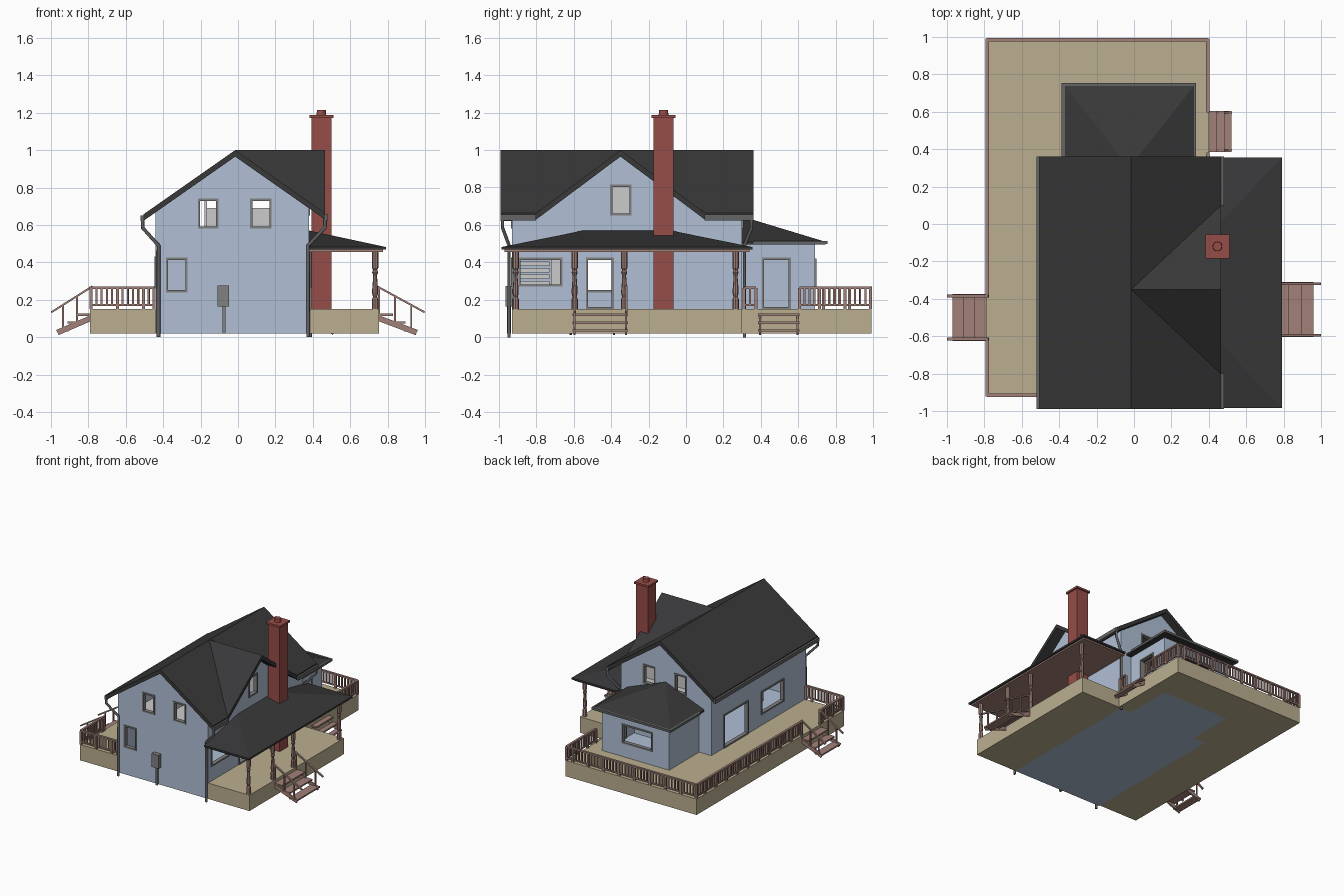
import bpy, bmesh, math
from mathutils import Matrix, Vector

if "Cube" in bpy.data.objects:
    bpy.data.objects.remove(bpy.data.objects["Cube"])


def mat(name, r, g, b):
    m = bpy.data.materials.new(name)
    m.diffuse_color = (r, g, b, 1)
    m.use_nodes = True
    m.node_tree.nodes["Principled BSDF"].inputs["Base Color"].default_value = m.diffuse_color
    return m


WALL = mat("siding", 0.44, 0.53, 0.67)
ROOF = mat("shingle", 0.04, 0.04, 0.042)
DECK = mat("decking", 0.50, 0.43, 0.28)
BRICK = mat("brick", 0.31, 0.075, 0.065)
WOOD = mat("railing_wood", 0.36, 0.22, 0.19)
METAL = mat("metal", 0.13, 0.13, 0.13)
TRIM = mat("window_trim", 0.22, 0.22, 0.22)


def finish(bm, name, m=None):
    bmesh.ops.recalc_face_normals(bm, faces=bm.faces)
    me = bpy.data.meshes.new(name)
    bm.to_mesh(me)
    bm.free()
    ob = bpy.data.objects.new(name, me)
    bpy.context.collection.objects.link(ob)
    if m:
        me.materials.append(m)
    return ob


def box(bm, x0, x1, y0, y1, z0, z1):
    c = Matrix.Translation(((x0 + x1) / 2, (y0 + y1) / 2, (z0 + z1) / 2))
    bmesh.ops.create_cube(bm, size=1, matrix=c @ Matrix.Diagonal((x1 - x0, y1 - y0, z1 - z0, 1)))


def beam(bm, p, q, w, h):
    p, q = Vector(p), Vector(q)
    d = q - p
    r = d.to_track_quat('X', 'Z').to_matrix().to_4x4()
    bmesh.ops.create_cube(bm, size=1, matrix=Matrix.Translation((p + q) / 2) @ r @ Matrix.Diagonal((d.length, w, h, 1)))


def boxes(name, m, *dims):
    bm = bmesh.new()
    for d in dims:
        box(bm, *d)
    return finish(bm, name, m)


def slab(bm, pts, dz):
    f = bm.faces.new([bm.verts.new(p) for p in pts])
    g = bmesh.ops.extrude_face_region(bm, geom=[f], use_keep_orig=True)["geom"]
    bmesh.ops.translate(bm, vec=(0, 0, dz), verts=[v for v in g if isinstance(v, bmesh.types.BMVert)])


def hull(name, pts, m):
    bm = bmesh.new()
    bmesh.ops.convex_hull(bm, input=[bm.verts.new(p) for p in pts])
    return finish(bm, name, m)


frames = bmesh.new()


def wall(name, axis, pos, t, outline, holes=()):
    """Upright sheet with rectangular openings (u0, u1, z0, z1), each trimmed by a frame."""
    bm = bmesh.new()
    loops = [outline] + [[(a, c), (b, c), (b, d), (a, d)] for a, b, c, d in holes]
    for lp in loops:
        vs = [bm.verts.new((pos, u, z) if axis == 'x' else (u, pos, z)) for u, z in lp]
        for i, v in enumerate(vs):
            bm.edges.new((v, vs[i - 1]))
    bmesh.ops.triangle_fill(bm, use_beauty=True, edges=bm.edges[:])
    g = bmesh.ops.extrude_face_region(bm, geom=bm.faces[:], use_keep_orig=True)["geom"]
    bmesh.ops.translate(bm, vec=(t, 0, 0) if axis == 'x' else (0, t, 0),
                        verts=[v for v in g if isinstance(v, bmesh.types.BMVert)])
    lo, hi = min(pos, pos + t) - 0.006, max(pos, pos + t) + 0.006
    k = 0.012
    for a, b, c, d in holes:
        for u0, u1, z0, z1 in ((a, b, c, c + k), (a, b, d - k, d), (a, a + k, c + k, d - k), (b - k, b, c + k, d - k)):
            box(frames, *((lo, hi, u0, u1) if axis == 'x' else (u0, u1, lo, hi)), z0, z1)
    finish(bm, name, WALL)


# Main house walls
gable = [(-0.44, 0.02), (0.38, 0.02), (0.38, 0.69), (-0.015, 0.97), (-0.44, 0.667)]
upper = [(-0.215, -0.105, 0.58, 0.74), (0.065, 0.18, 0.58, 0.74)]
wall("front_wall", 'y', -0.93, 0.02, gable, upper + [(-0.385, -0.27, 0.24, 0.425)])
wall("back_wall", 'y', 0.30, -0.02, gable, upper)
wall("left_wall", 'x', -0.44, 0.02, [(-0.91, 0.02), (0.28, 0.02), (0.28, 0.667), (-0.91, 0.667)],
     [(-0.18, 0.14, 0.15, 0.425), (-0.64, -0.345, 0.24, 0.43)])
wall("right_wall", 'x', 0.38, -0.02,
     [(-0.91, 0.02), (0.28, 0.02), (0.28, 0.69), (0.02, 0.69), (-0.35, 0.97), (-0.72, 0.69), (-0.91, 0.69)],
     [(-0.895, -0.66, 0.27, 0.425), (-0.535, -0.385, 0.15, 0.425), (-0.405, -0.29, 0.65, 0.815)])

# Back extension walls
low = lambda a, b: [(a, 0.02), (b, 0.02), (b, 0.50), (a, 0.50)]
wall("extension_back_wall", 'y', 0.69, -0.02, low(-0.33, 0.28), [(-0.18, 0.10, 0.26, 0.42)])
wall("extension_left_wall", 'x', -0.33, 0.02, low(0.30, 0.67))
wall("extension_right_wall", 'x', 0.28, -0.02, low(0.30, 0.67), [(0.405, 0.56, 0.15, 0.425)])
finish(frames, "window_and_door_frames", TRIM)

# Floors and simple interior
boxes("ground_floor", WALL, (-0.42, 0.36, -0.91, 0.28, 0.02, 0.15), (-0.31, 0.26, 0.28, 0.67, 0.02, 0.15))
boxes("upper_floor", None, (-0.42, 0.36, -0.72, 0.28, 0.45, 0.47))
boxes("interior_partitions", None, (-0.18, 0.36, 0.0, 0.015, 0.47, 0.69), (-0.18, -0.165, -0.72, 0.0, 0.47, 0.85),
      (-0.2, 0.15, -0.72, -0.64, 0.15, 0.45))
boxes("interior_stairs", None, *[(0.2 - 0.06 * i, 0.27 - 0.06 * i, -0.9, -0.73, 0.17 + 0.035 * i, 0.195 + 0.035 * i)
                                 for i in range(8)])

# Main roof with cross gable
rx, ry, rz = -0.015, -0.35, 1.0
ex, ez = 0.465, 0.664
bm = bmesh.new()
slab(bm, [(rx, -0.99, rz), (rx, 0.36, rz), (-0.505, 0.36, 0.657), (-0.505, -0.99, 0.657)], -0.035)
for end, s in ((-0.99, -1), (0.36, 1)):
    valley = (ex, ry + s * 0.45, ez)
    slab(bm, [(rx, end, rz), (rx, ry, rz), valley, (ex, end, ez)], -0.035)
    slab(bm, [(rx, ry, rz), (ex, ry, rz), valley], -0.035)
finish(bm, "main_roof", ROOF)

# Hipped porch roof and extension roof
rect = lambda x0, x1, y0, y1, *zs: [(x, y, z) for x in (x0, x1) for y in (y0, y1) for z in zs]
hull("porch_roof", rect(0.38, 0.79, -0.985, 0.355, 0.468, 0.482) + [(0.38, -0.55, 0.57), (0.38, -0.08, 0.57)], ROOF)
boxes("porch_ceiling", WOOD, (0.38, 0.775, -0.97, 0.34, 0.456, 0.468))
hull("extension_roof", rect(-0.375, 0.325, 0.30, 0.745, 0.495, 0.51) + [(-0.025, 0.30, 0.645)], ROOF)

# Gutters
boxes("gutters", METAL, (-0.522, -0.5, -0.99, 0.36, 0.62, 0.65),
      (0.458, 0.48, -0.99, -0.80, 0.625, 0.655), (0.458, 0.48, 0.10, 0.36, 0.625, 0.655),
      (-0.388, -0.37, 0.36, 0.755, 0.497, 0.515), (0.32, 0.332, 0.36, 0.755, 0.497, 0.515),
      (-0.388, 0.332, 0.738, 0.755, 0.497, 0.515))


def downspout(name, x0, x1, y0, y1):
    cu = bpy.data.curves.new(name, 'CURVE')
    cu.dimensions = '3D'
    cu.bevel_depth, cu.bevel_resolution = 0.01, 1
    pts = [(x0, y0, 0.63), (x0, y0, 0.585), (x1, y1, 0.49), (x1, y1, 0.0)]
    sp = cu.splines.new('POLY')
    sp.points.add(len(pts) - 1)
    for p, c in zip(sp.points, pts):
        p.co = (*c, 1)
    cu.use_fill_caps = True
    cu.materials.append(METAL)
    bpy.context.collection.objects.link(bpy.data.objects.new(name, cu))


downspout("front_left_downspout", -0.51, -0.425, -0.98, -0.945)
downspout("front_right_downspout", 0.465, 0.375, -0.98, -0.945)
downspout("back_right_downspout", 0.465, 0.385, 0.35, 0.312)

# Decks
bm = bmesh.new()
slab(bm, [(x, y, 0.02) for x, y in ((-0.79, -0.92), (-0.44, -0.92), (-0.44, 0.30), (-0.33, 0.30), (-0.33, 0.69),
                                    (0.28, 0.69), (0.28, 0.30), (0.40, 0.30), (0.40, 0.99), (-0.79, 0.99))], 0.13)
finish(bm, "back_deck", DECK)
boxes("porch_deck", DECK, (0.38, 0.755, -0.93, 0.30, 0.02, 0.15))

# Deck railing
bm = bmesh.new()
L, R, F, B = -0.785, 0.395, -0.915, 0.985
for p, q in (((L, F), (-0.45, F)), ((L, F), (L, -0.62)), ((L, -0.38), (L, B)), ((L, B), (R, B)),
             ((R, B), (R, 0.605)), ((R, 0.375), (R, 0.31))):
    p, q = Vector(p), Vector(q)
    beam(bm, (*p, 0.264), (*q, 0.264), 0.018, 0.012)
    beam(bm, (*p, 0.172), (*q, 0.172), 0.01, 0.01)
    n = max(2, round((q - p).length / 0.028))
    for i in range(n + 1):
        c = p.lerp(q, i / n)
        w, z = (0.008, 0.15) if i % 5 == 0 or i == n else (0.005, 0.17)
        box(bm, c.x - w, c.x + w, c.y - w, c.y + w, z, 0.262)
finish(bm, "deck_railing", WOOD)


def stairs(name, x0, s, run, y0, y1, rails):
    bm = bmesh.new()
    for i in range(3):
        a, b = x0 + s * run * i / 3, x0 + s * (run * (i + 1) / 3 + 0.006)
        z = 0.126 - 0.042 * i
        box(bm, min(a, b), max(a, b), y0, y1, z - 0.012, z)
    for y in (y0 + 0.01, y1 - 0.01):
        beam(bm, (x0, y, 0.10), (x0 + s * run, y, 0.025), 0.012, 0.03)
        if rails:
            e = s * 0.998
            a = x0 - s * 0.012
            beam(bm, (a, y, 0.272), (e, y, 0.133), 0.014, 0.01)
            for t in (0.04, 0.38, 0.72):
                x = a + (e - a) * t
                box(bm, x - 0.005, x + 0.005, y - 0.005, y + 0.005, 0.105 - 0.08 * t, 0.272 - 0.139 * t)
    finish(bm, name, WOOD)


stairs("left_stairs", -0.79, -1, 0.175, -0.625, -0.375, True)
stairs("porch_stairs", 0.755, 1, 0.2, -0.605, -0.31, True)
stairs("back_stairs", 0.40, 1, 0.115, 0.385, 0.605, False)

# Turned porch posts
profile = [(0.017, 0.15), (0.017, 0.205), (0.011, 0.215), (0.016, 0.235), (0.016, 0.25), (0.010, 0.33),
           (0.016, 0.345), (0.011, 0.36), (0.017, 0.37), (0.017, 0.46)]
bm = bmesh.new()
for y in (-0.91, -0.595, -0.33, 0.265):
    rings = [[bm.verts.new((0.733 + r * math.cos(a * math.tau / 8), y + r * math.sin(a * math.tau / 8), z))
              for a in range(8)] for r, z in profile]
    for lo, hi in zip(rings, rings[1:]):
        for i in range(8):
            bm.faces.new((lo[i - 1], lo[i], hi[i], hi[i - 1]))
    bm.faces.new(rings[0])
    bm.faces.new(rings[-1])
finish(bm, "porch_posts", WOOD)

# Chimney with cap and pot
bm = bmesh.new()
box(bm, 0.393, 0.5, -0.173, -0.067, 0.14, 1.172)
box(bm, 0.382, 0.511, -0.184, -0.056, 1.172, 1.188)
bmesh.ops.create_cone(bm, cap_ends=True, segments=16, radius1=0.026, radius2=0.024, depth=0.03,
                      matrix=Matrix.Translation((0.446, -0.12, 1.2)))
finish(bm, "chimney", BRICK)

# Utility meter
boxes("utility_meter", TRIM, (-0.11, -0.048, -0.965, -0.93, 0.165, 0.275), (-0.083, -0.067, -0.955, -0.935, 0.02, 0.165))
